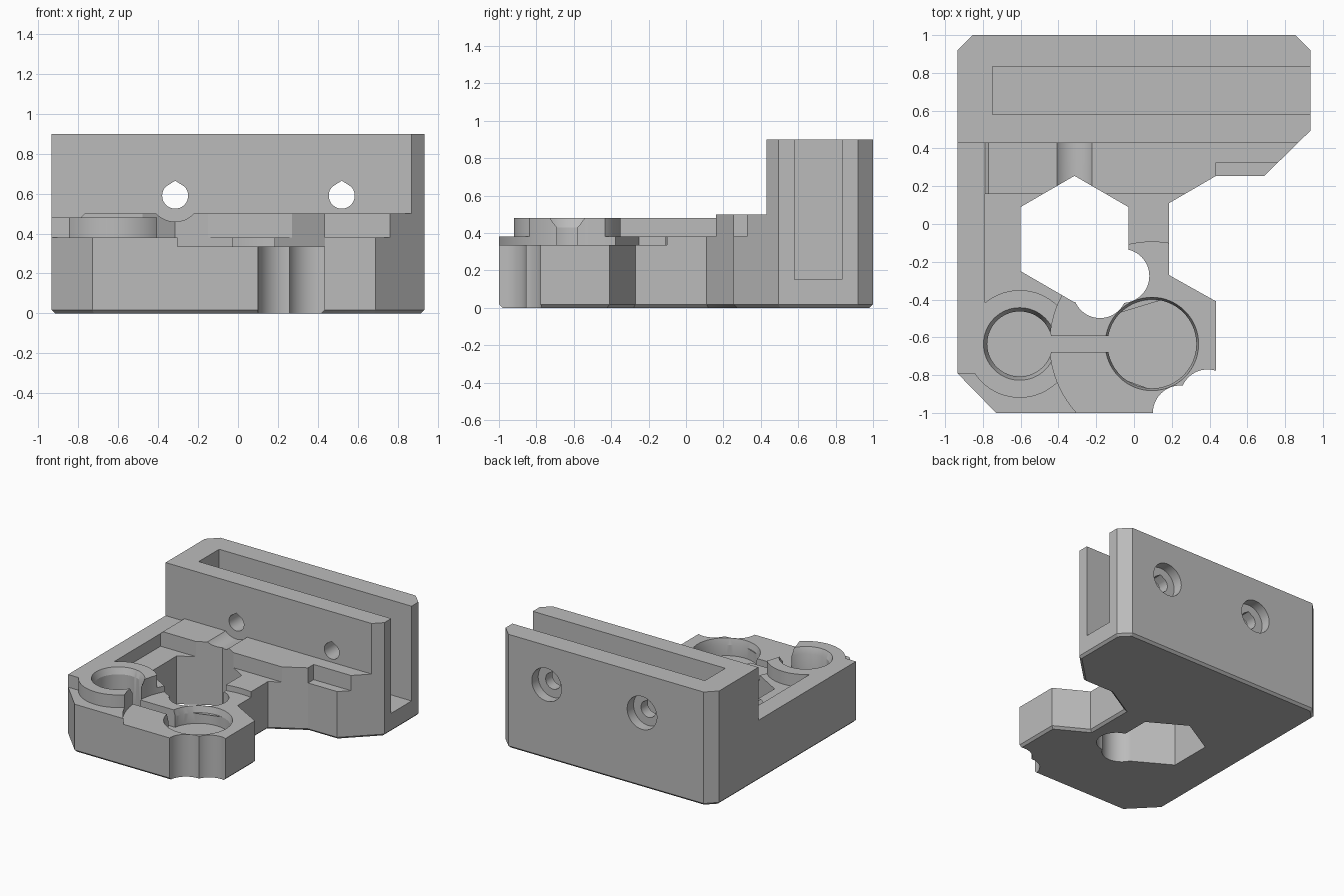
import bpy, bmesh
from math import cos, sin, radians
from mathutils import Matrix

if "Cube" in bpy.data.objects:
    bpy.data.objects.remove(bpy.data.objects["Cube"])

grey = bpy.data.materials.new("plain grey")
grey.use_nodes = True
colour = (0.5, 0.5, 0.5, 1)
grey.diffuse_color = colour
grey.node_tree.nodes["Principled BSDF"].inputs["Base Color"].default_value = colour


def arc(cx, cy, r, a0, a1, n=48):
    angles = [radians(a0 + (a1 - a0) * i / n) for i in range(n + 1)]
    return [(cx + r * cos(a), cy + r * sin(a)) for a in angles]


def circle(cx, cy, r, n=64):
    return arc(cx, cy, r, 0, 360, n)[:-1]


def rect(x0, x1, y0, y1):
    return [(x0, y0), (x1, y0), (x1, y1), (x0, y1)]


def prism(name, outline, z0, z1, chamfer=0, along_y=False):
    """Extrude an outline from z0 to z1; along_y reads it as (x, z) instead."""
    bm = bmesh.new()
    if along_y:
        base = [bm.verts.new((x, z0, z)) for x, z in outline]
    else:
        base = [bm.verts.new((x, y, z0)) for x, y in outline]
    face = bm.faces.new(base)
    edges = list(face.edges)
    new = bmesh.ops.extrude_face_region(bm, geom=[face], use_keep_orig=True)
    top = [v for v in new["geom"] if isinstance(v, bmesh.types.BMVert)]
    step = (0, z1 - z0, 0) if along_y else (0, 0, z1 - z0)
    bmesh.ops.translate(bm, verts=top, vec=step)
    if chamfer:
        bmesh.ops.bevel(bm, geom=edges, offset=chamfer, segments=1, affect='EDGES')
    return finish(name, bm)


def cone(name, cx, cy, r0, r1, z0, z1):
    bm = bmesh.new()
    bmesh.ops.create_cone(bm, cap_ends=True, segments=64, radius1=r0, radius2=r1,
                          depth=z1 - z0, matrix=Matrix.Translation((cx, cy, (z0 + z1) / 2)))
    return finish(name, bm)


def finish(name, bm):
    bmesh.ops.recalc_face_normals(bm, faces=bm.faces)
    mesh = bpy.data.meshes.new(name)
    bm.to_mesh(mesh)
    bm.free()
    mesh.materials.append(grey)
    obj = bpy.data.objects.new(name, mesh)
    bpy.context.collection.objects.link(obj)
    return obj


def cut(cutter):
    cutter.hide_render = True
    mod = body.modifiers.new("cut", 'BOOLEAN')
    mod.operation = 'DIFFERENCE'
    mod.solver = 'EXACT'
    mod.object = cutter
    bpy.context.view_layer.objects.active = body
    bpy.ops.object.modifier_apply(modifier=mod.name)
    bpy.data.objects.remove(cutter)


# Full-height body with a bevelled foot
body = prism("bracket_body", [
    (-.935, -.79), (-.73, -1), (.435, -1), (.435, -.41), (.185, -.27), (.185, .11),
    (.435, .255), (.69, .255), (.935, .495), (.935, .92), (.855, 1), (-.855, 1),
    (-.935, .92)], 0, .9, chamfer=.018)

# Stepped top levels
cut(prism("shelf_level", rect(-2, 2, -2, .43), .5, 2))
cut(prism("rim_level", rect(-2, 2, -2, .16), .48, 2))
cut(prism("strip_level", [(-2, .48), (-.79, .48), (-.77, .5), (-.77, 2), (-2, 2)],
          -2, .43, along_y=True))

# Lower deck, leaving the side strip and the raised collar standing
LX, RX, CY = -.605, .095, -.635
cut(prism("deck_level", [(-.79, .16)] + arc(LX, CY, .285, 130.5, -147) +
          [(-2, -.79), (-2, -2), (2, -2), (2, .16)], .38, 2))
cut(prism("round_pocket", circle(RX, CY, .54, 128), .335, 2))
cut(prism("corner_notch", rect(.435, 2, -1, .325), .38, 2))

# Long slot open at one end
cut(prism("long_slot", rect(-.75, 2, .58, .835), .15, 2))

# Hexagonal opening with two round lobes
cut(prism("hex_opening", [(-.6, .09), (-.6, -.25), (-.315, -.415), (-.03, -.25),
                          (-.03, .09), (-.315, .255)], -1, 2))
for x, y in ((-.062, -.275), (-.18, -.355)):
    cut(prism("lobe", circle(x, y, .143), -1, 2))

# Scalloped front corner
for x, y in ((.245, -1.0), (.39, -.915)):
    cut(prism("scallop", circle(x, y, .145), -1, 2))

# Two round sockets with lead-in rims, joined by a channel
FLOOR = .2
for x, r, rim, top in ((LX, .172, .192, .48), (RX, .235, .247, .335)):
    cut(prism("socket", circle(x, CY, r), FLOOR, 2))
    cut(cone("socket_rim", x, CY, r, 2 * rim - r, top - .05, top + .05))
cut(prism("channel", rect(LX, RX, CY - .043, CY + .043), FLOOR, 2))
cut(prism("flared_gap", rect(LX, -.4, CY - .055, CY + .055), .4, 2))

# Teardrop screw holes with counterbores at the back
SZ = .59
for x in (-.315, .52):
    cut(prism("screw_hole", arc(x, SZ, .065, 135, 405, 36) + [(x, SZ + .075)],
              .3, 2, along_y=True))
    cut(prism("counterbore", circle(x, SZ, .13), .92, 2, along_y=True))
cut(prism("screw_groove", circle(-.315, SZ, .13), .1, .43, along_y=True))

body.select_set(True)
bpy.context.view_layer.objects.active = body
bpy.ops.object.shade_smooth_by_angle(angle=radians(25))
